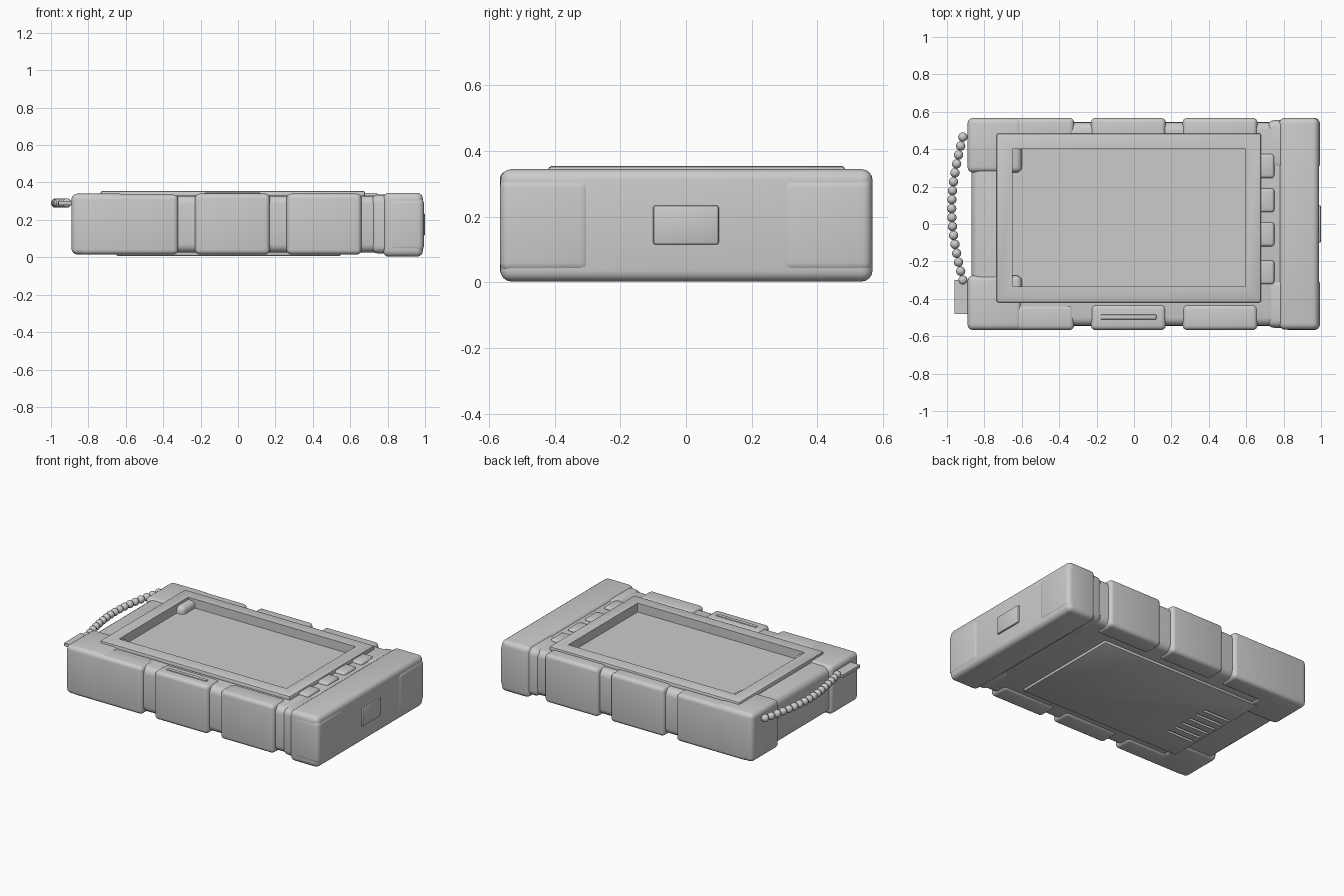
import bpy, bmesh, math
from mathutils import Vector

cube = bpy.data.objects.get("Cube")
if cube:
    bpy.data.objects.remove(cube, do_unlink=True)

grey = bpy.data.materials.new("plain_grey")
grey.use_nodes = True
COLOUR = (0.6, 0.6, 0.6, 1)
grey.diffuse_color = COLOUR
grey.node_tree.nodes["Principled BSDF"].inputs["Base Color"].default_value = COLOUR


def finish(name, bm):
    mesh = bpy.data.meshes.new(name)
    bmesh.ops.recalc_face_normals(bm, faces=bm.faces)
    bm.to_mesh(mesh)
    bm.free()
    mesh.materials.append(grey)
    ob = bpy.data.objects.new(name, mesh)
    bpy.context.collection.objects.link(ob)
    return ob


def smooth(ob, angle=35):
    bpy.ops.object.select_all(action='DESELECT')
    bpy.context.view_layer.objects.active = ob
    ob.select_set(True)
    bpy.ops.object.shade_smooth_by_angle(angle=math.radians(angle))


def box(name, x, y, z, bevel=0.0, segments=4):
    """Rounded box from (min, max) ranges."""
    bm = bmesh.new()
    bmesh.ops.create_cube(bm, size=1)
    for v in bm.verts:
        v.co = [sum(r) / 2 + c * (r[1] - r[0]) for r, c in zip((x, y, z), v.co)]
    if bevel:
        bmesh.ops.bevel(bm, geom=bm.edges[:], offset=bevel, segments=segments,
                        profile=0.5, affect='EDGES')
    ob = finish(name, bm)
    if bevel:
        smooth(ob)
    return ob


def cut(ob, cutter):
    mod = ob.modifiers.new("cut", 'BOOLEAN')
    mod.operation = 'DIFFERENCE'
    mod.solver = 'EXACT'
    mod.object = cutter
    cutter.hide_render = True
    bpy.ops.object.select_all(action='DESELECT')
    bpy.context.view_layer.objects.active = ob
    ob.select_set(True)
    bpy.ops.object.modifier_apply(modifier=mod.name)
    bpy.data.objects.remove(cutter, do_unlink=True)


def span(side, a, b):
    return (a, b) if side > 0 else (-b, -a)


# Core body with the sunken screen
core = box("core_body", (-0.87, 0.82), (-0.545, 0.545), (0.025, 0.33), 0.045)
cut(core, box("screen_cutter", (-0.65, 0.595), (-0.335, 0.40), (0.295, 0.5)))

# Raised frame round the screen
frame = box("screen_frame", (-0.735, 0.68), (-0.42, 0.485), (0.315, 0.355), 0.012, 2)
cut(frame, box("frame_cutter", (-0.65, 0.595), (-0.335, 0.40), (0.2, 0.5)))

# Key tabs beside the frame
for i, y in enumerate((0.31, 0.127, -0.055, -0.258)):
    box(f"key_tab_{i + 1}", (0.64, 0.75), (y - 0.064, y + 0.064), (0.30, 0.345), 0.015, 3)

# Side bumpers, mirrored front to back
for side, word in ((-1, "front"), (1, "back")):
    outer = span(side, 0.43, 0.567)
    corner = span(side, 0.275, 0.567)
    box(f"{word}_middle_bumper", (-0.23, 0.17), outer, (0.015, 0.34), 0.025)
    box(f"{word}_left_bumper", (0.26, 0.66), outer, (0.015, 0.34), 0.025)
    box(f"{word}_right_bumper", (-0.85, -0.32), outer, (0.015, 0.335), 0.025)
    box(f"{word}_corner_bumper", (-0.89, -0.6), corner, (0.015, 0.34), 0.03)
    box(f"{word}_shoulder", (0.71, 0.90), span(side, 0.29, 0.555), (0.02, 0.335), 0.04)
    box(f"{word}_end_pad", (0.80, 0.994), span(side, 0.29, 0.567), (0.03, 0.318), 0.03)

# Large end block with its button
box("end_block", (0.775, 0.989), (-0.565, 0.568), (0.003, 0.345), 0.033)
box("end_button", (0.95, 1.0), (-0.10, 0.10), (0.115, 0.235), 0.008, 2)

# Raised strip on the front bumper
box("bumper_strip", (-0.18, 0.12), (-0.51, -0.485), (0.33, 0.346), 0.005, 2)

# Bottom panel with vent slots
panel = box("bottom_panel", (-0.65, 0.55), (-0.385, 0.385), (0.008, 0.06), 0.006, 2)
for i in range(6):
    y = -0.19 + i * 0.066
    cut(panel, box("vent_cutter", (-0.63, -0.43), (y - 0.01, y + 0.01), (-0.1, 0.022)))

# Strap: anchor plate and bead chain
box("strap_plate", (-0.96, -0.80), (-0.48, -0.30), (0.28, 0.30))
bm = bmesh.new()
COUNT = 17
for i in range(COUNT):
    t = i / (COUNT - 1)
    centre = Vector((-0.915 - 0.06 * math.sin(math.pi * t), -0.30 + 0.765 * t, 0.29))
    new = bmesh.ops.create_uvsphere(bm, u_segments=16, v_segments=10, radius=0.025)
    bmesh.ops.translate(bm, verts=new["verts"], vec=centre)
smooth(finish("strap_beads", bm), 60)
